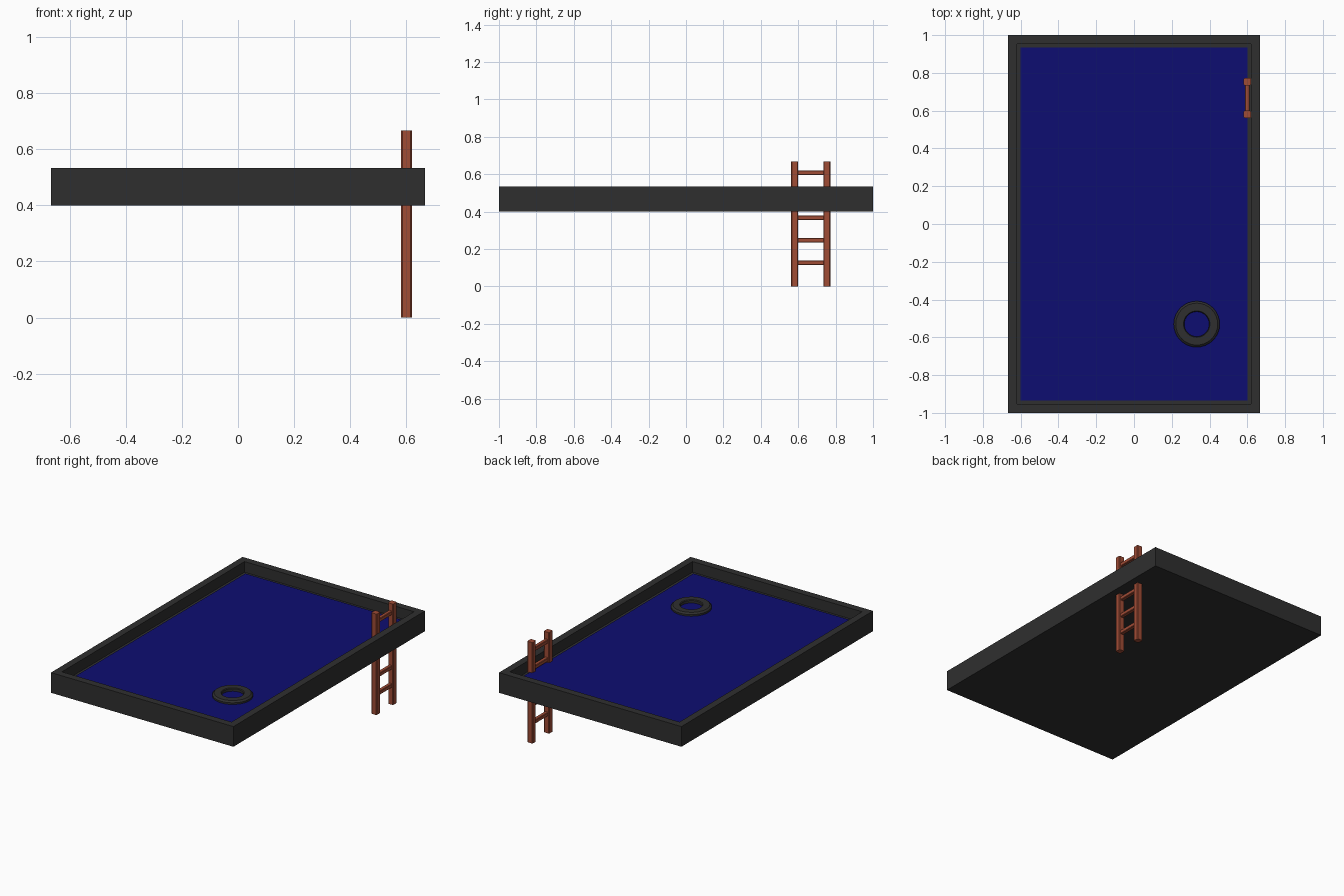
import bpy, bmesh, math
from mathutils import Matrix, Vector

if "Cube" in bpy.data.objects:
    bpy.data.objects.remove(bpy.data.objects["Cube"])


def material(name, rgb):
    m = bpy.data.materials.new(name)
    m.diffuse_color = (*rgb, 1)
    m.use_nodes = True
    m.node_tree.nodes["Principled BSDF"].inputs["Base Color"].default_value = m.diffuse_color
    return m


DARK = material("dark_grey", (0.028, 0.028, 0.028))
WATER = material("deep_blue", (0.004, 0.004, 0.165))
WOOD = material("red_brown", (0.35, 0.072, 0.036))


def add_object(name, bm, mat):
    bmesh.ops.recalc_face_normals(bm, faces=bm.faces)
    me = bpy.data.meshes.new(name)
    bm.to_mesh(me)
    bm.free()
    me.materials.append(mat)
    ob = bpy.data.objects.new(name, me)
    bpy.context.collection.objects.link(ob)
    return ob


def box(name, lo, hi, mat, bevel_axis=None, bevel=0.0):
    """Box from corner to corner, edges along one axis optionally chamfered."""
    lo, hi = Vector(lo), Vector(hi)
    bm = bmesh.new()
    bmesh.ops.create_cube(bm, size=1, matrix=Matrix.Translation((lo + hi) / 2) @ Matrix.Diagonal((*(hi - lo), 1)))
    if bevel_axis is not None:
        edges = [e for e in bm.edges
                 if abs((e.verts[0].co - e.verts[1].co)[bevel_axis]) > 1e-4]
        bmesh.ops.bevel(bm, geom=edges, offset=bevel, segments=1, affect='EDGES')
    return add_object(name, bm, mat)


# Pool tray: box with its top face inset and pushed down to the floor
HX, HY, Z0, Z1, WALL = 0.6667, 1.0, 0.40, 0.5333, 0.0667
bm = bmesh.new()
bmesh.ops.create_cube(bm, size=1, matrix=Matrix.Translation((0, 0, (Z0 + Z1) / 2))
                      @ Matrix.Diagonal((2 * HX, 2 * HY, Z1 - Z0, 1)))
top = max(bm.faces, key=lambda f: f.calc_center_median().z)
bmesh.ops.inset_region(bm, faces=[top], thickness=WALL)
low = bmesh.ops.extrude_discrete_faces(bm, faces=[top])["faces"][0]
WATER_Z = 0.467
bmesh.ops.translate(bm, vec=(0, 0, WATER_Z - 0.004 - Z1), verts=low.verts)
add_object("pool_tray", bm, DARK)

# Water sheet
box("water", (-HX + WALL, -HY + WALL, WATER_Z - 0.004),
    (HX - WALL, HY - WALL, WATER_Z), WATER)

# Floating ring: chamfered profile spun around its centre
profile = [(0.066, 0.465), (0.066, 0.483), (0.070, 0.488),
           (0.111, 0.488), (0.122, 0.478), (0.122, 0.465)]
N = 32
bm = bmesh.new()
rings = [[bm.verts.new((0.332 + r * math.cos(2 * math.pi * i / N),
                        -0.53 + r * math.sin(2 * math.pi * i / N), z))
          for r, z in profile] for i in range(N)]
P = len(profile)
for i in range(N):
    a, b = rings[i], rings[(i + 1) % N]
    for j in range(P):
        k = (j + 1) % P
        bm.faces.new((a[j], b[j], b[k], a[k]))
ring = add_object("floating_ring", bm, DARK)
bpy.context.view_layer.objects.active = ring
ring.select_set(True)
bpy.ops.object.shade_smooth_by_angle(angle=math.radians(25))

# Ladder: two chamfered posts and evenly spaced rungs
LX, LY, SPREAD, H = 0.6, 0.667, 0.0865, 0.0195
for side, s in (("front", -1), ("back", 1)):
    y = LY + s * SPREAD
    box(f"ladder_post_{side}", (LX - H, y - H, 0), (LX + H, y + H, 0.6667),
        WOOD, 2, 0.005)
R = 0.0125
for i in range(5):
    z = 0.127 + 0.12 * i
    box(f"ladder_rung_{i + 1}", (LX - R, LY - SPREAD, z - R),
        (LX + R, LY + SPREAD, z + R), WOOD, 1, 0.003)
